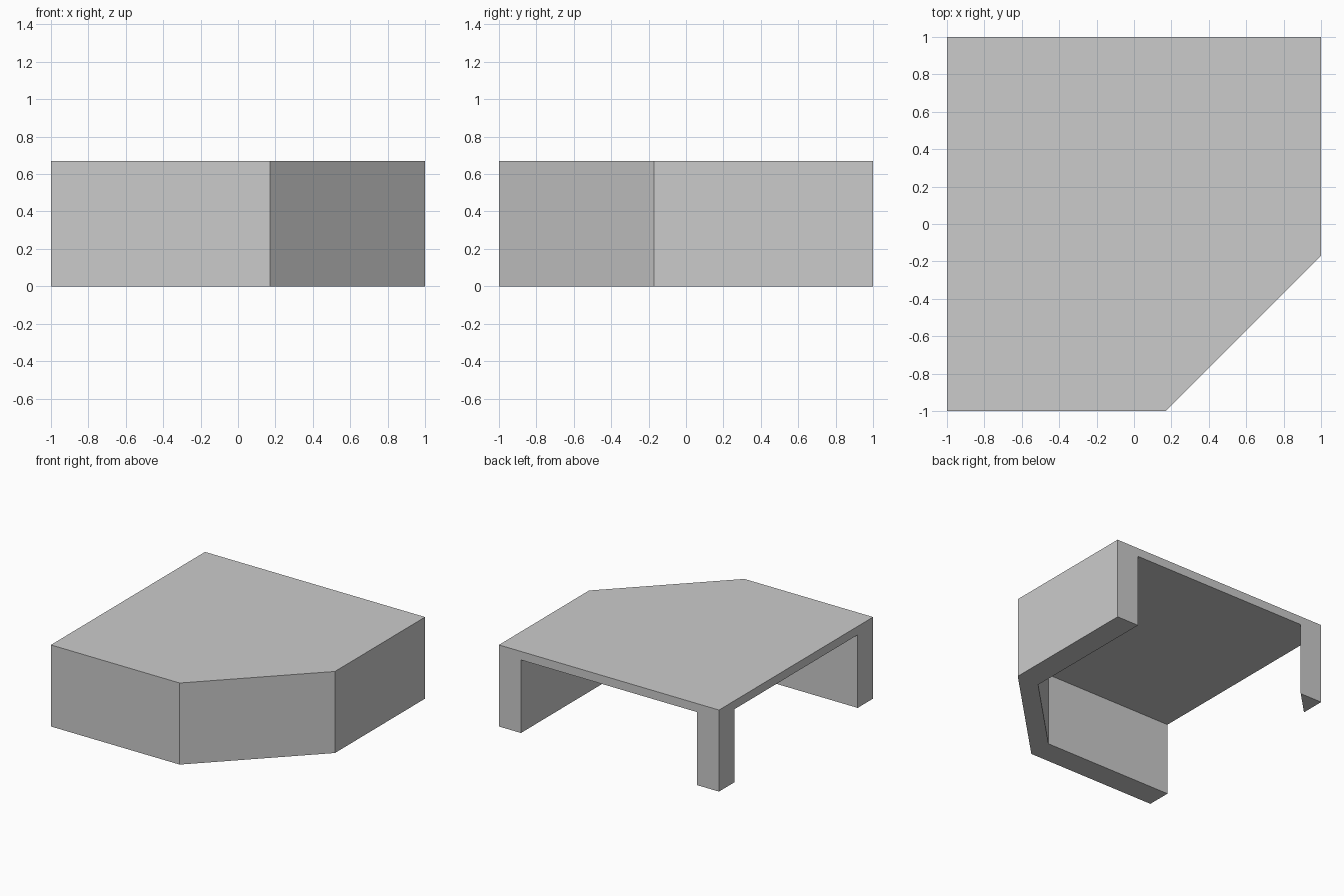
import bpy
import bmesh

if "Cube" in bpy.data.objects:
    bpy.data.objects.remove(bpy.data.objects["Cube"])


def prism(name, outline, z0, z1):
    """Extrude a counter-clockwise outline from z0 up to z1."""
    bm = bmesh.new()
    base = bm.faces.new([bm.verts.new((x, y, z0)) for x, y in outline])
    top = bmesh.ops.extrude_face_region(bm, geom=[base], use_keep_orig=True)["geom"]
    verts = [v for v in top if isinstance(v, bmesh.types.BMVert)]
    bmesh.ops.translate(bm, verts=verts, vec=(0, 0, z1 - z0))
    bmesh.ops.recalc_face_normals(bm, faces=bm.faces)
    mesh = bpy.data.meshes.new(name)
    bm.to_mesh(mesh)
    bm.free()
    obj = bpy.data.objects.new(name, mesh)
    bpy.context.collection.objects.link(obj)
    return obj


HEIGHT, CEILING = 0.67, 0.6
C = 0.17      # where the cut-off corner starts
IN = 0.8      # inner face of the walls
OUT = 1.1     # cutter overshoot past the open sides

# Solid counter block with one corner cut off
counter = prism("corner_counter",
                [(-1, -1), (C, -1), (1, -C), (1, 1), (-1, 1)], 0, HEIGHT)

# Hollow below the top, open at back and left, leaving a triangular leg
hollow = prism("hollow_cutter",
               [(-OUT, -IN), (C, -IN), (IN, -C), (IN, OUT),
                (IN - 1.5, OUT), (-OUT, 0.7)], -0.1, CEILING)
hollow.hide_render = True

cut = counter.modifiers.new("hollow", "BOOLEAN")
cut.operation = "DIFFERENCE"
cut.solver = "EXACT"
cut.object = hollow
bpy.context.view_layer.objects.active = counter
bpy.ops.object.modifier_apply(modifier=cut.name)
bpy.data.objects.remove(hollow)
